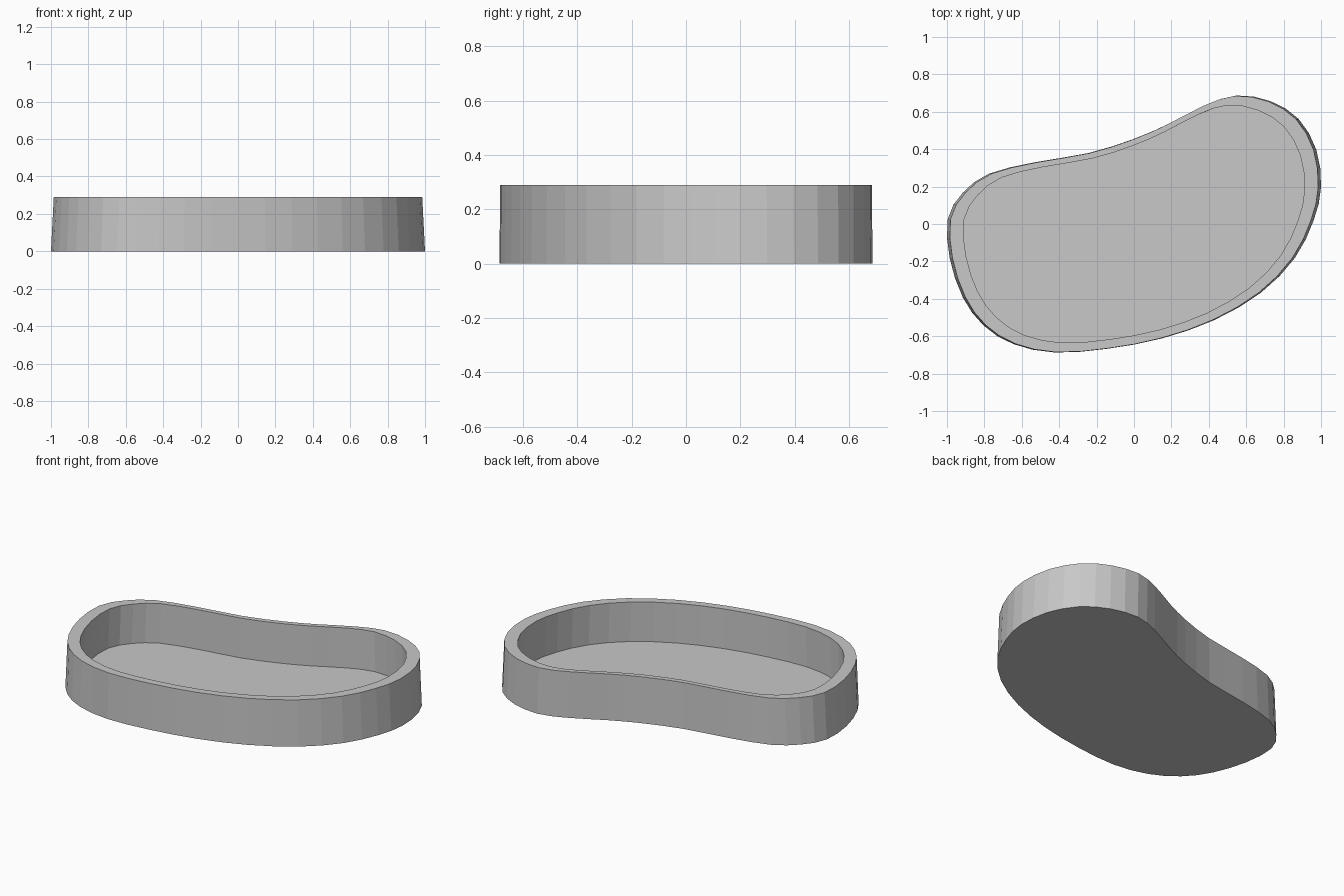
import bpy
import bmesh
from mathutils import Vector

if "Cube" in bpy.data.objects:
    bpy.data.objects.remove(bpy.data.objects["Cube"])

# Kidney-shaped footprint, counter-clockwise from the +x end
OUTLINE = [
    (1.0, .2), (.975, .4), (.88, .565), (.73, .66), (.55, .69), (.38, .637),
    (.18, .535), (0, .457), (-.24, .382), (-.53, .332), (-.77, .272),
    (-.91, .17), (-.99, .03), (-.98, -.18), (-.91, -.39), (-.8, -.54),
    (-.64, -.64), (-.42, -.685), (-.14, -.665), (.15, -.61), (.43, -.512),
    (.68, -.365), (.86, -.18), (.96, .02),
]
HALF_WIDTH, HALF_DEPTH = 1.0, 0.687
HEIGHT, FLOOR = 0.29, 0.04


def smooth_loop(points):
    """Insert one Catmull-Rom midpoint between each pair of points."""
    pts = [Vector(p) for p in points]
    result = []
    for i, p in enumerate(pts):
        q = pts[(i + 1) % len(pts)]
        before, after = pts[i - 1], pts[(i + 2) % len(pts)]
        result += [p, (9 * (p + q) - before - after) / 16]
    return result


def fit(points):
    """Centre the loop and scale it to the dish footprint."""
    xs, ys = [p.x for p in points], [p.y for p in points]
    cx, cy = (max(xs) + min(xs)) / 2, (max(ys) + min(ys)) / 2
    sx = 2 * HALF_WIDTH / (max(xs) - min(xs))
    sy = 2 * HALF_DEPTH / (max(ys) - min(ys))
    return [Vector(((p.x - cx) * sx, (p.y - cy) * sy)) for p in points]


loop = fit(smooth_loop(OUTLINE))
bm = bmesh.new()


def ring(scale_x, scale_y, z):
    return [bm.verts.new((p.x * scale_x, p.y * scale_y, z)) for p in loop]


# Outer wall, rim and inner wall as rings joined in order
rings = [
    ring(1, 1, 0),
    ring(.985, .997, HEIGHT),
    ring(.912, .924, HEIGHT),
    ring(.922, .926, FLOOR),
]
for low, high in zip(rings, rings[1:]):
    for i in range(len(loop)):
        j = (i + 1) % len(loop)
        bm.faces.new((low[i], low[j], high[j], high[i]))

# Underside and inside floor
bm.faces.new(rings[0][::-1])
bm.faces.new(rings[-1])

mesh = bpy.data.meshes.new("kidney_dish")
bm.to_mesh(mesh)
bm.free()
dish = bpy.data.objects.new("kidney_dish", mesh)
bpy.context.collection.objects.link(dish)

# Plain grey
grey = bpy.data.materials.new("plain grey")
grey.use_nodes = True
colour = (.58, .58, .58, 1)
grey.diffuse_color = colour
grey.node_tree.nodes["Principled BSDF"].inputs["Base Color"].default_value = colour
mesh.materials.append(grey)
